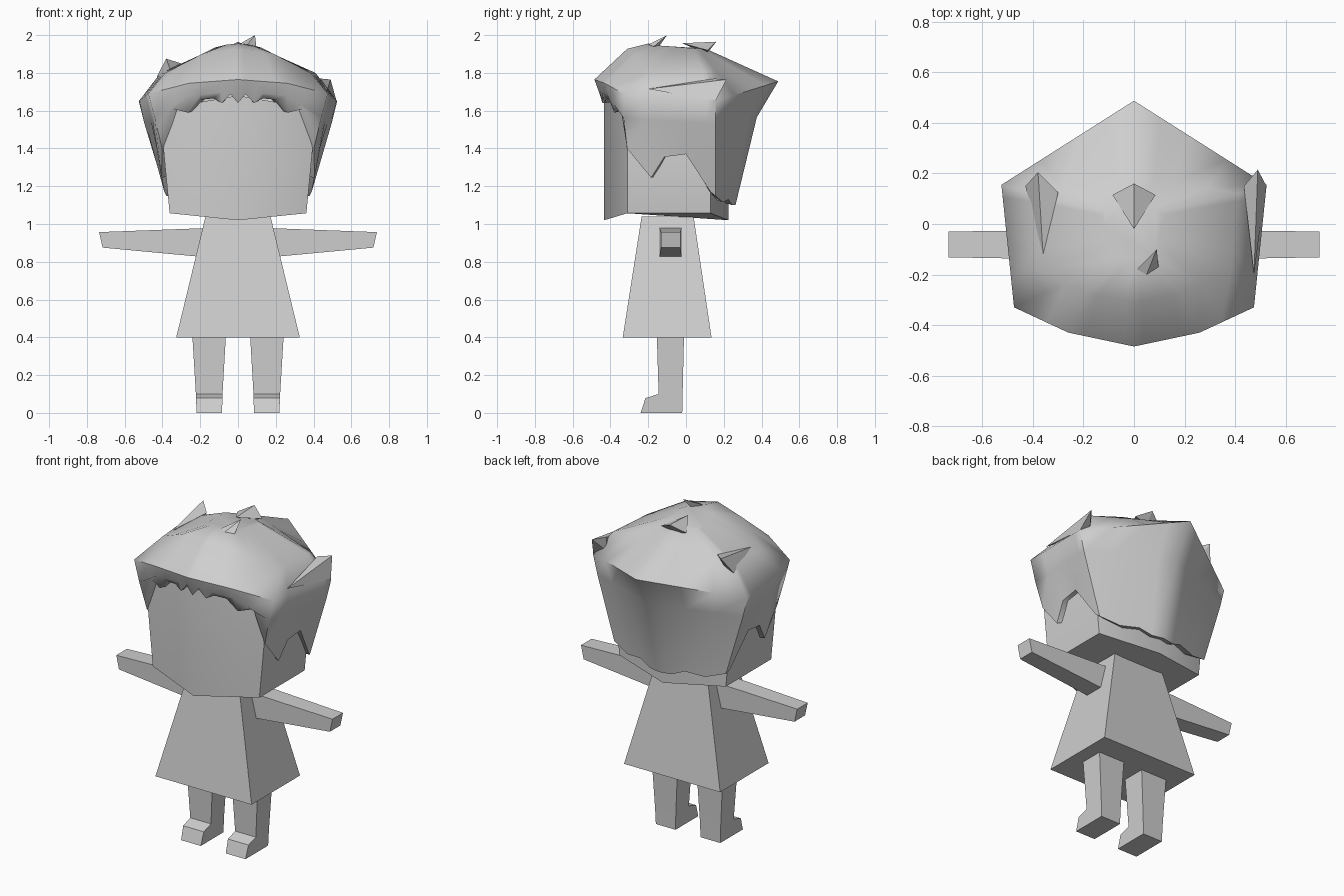
import bpy
import math

cube = bpy.data.objects.get("Cube")
if cube:
    bpy.data.objects.remove(cube, do_unlink=True)

grey = bpy.data.materials.new("plain grey")
grey.use_nodes = True
GREY = (0.62, 0.62, 0.62, 1)
grey.diffuse_color = GREY
bsdf = next(n for n in grey.node_tree.nodes if n.type == 'BSDF_PRINCIPLED')
bsdf.inputs["Base Color"].default_value = GREY


def make(name, verts, faces, smooth=None):
    """Mesh object with outward normals, smooth below the given angle."""
    me = bpy.data.meshes.new(name)
    me.from_pydata(verts, [], faces)
    me.materials.append(grey)
    ob = bpy.data.objects.new(name, me)
    bpy.context.collection.objects.link(ob)
    bpy.ops.object.select_all(action='DESELECT')
    ob.select_set(True)
    bpy.context.view_layer.objects.active = ob
    bpy.ops.object.mode_set(mode='EDIT')
    bpy.ops.mesh.select_all(action='SELECT')
    bpy.ops.mesh.normals_make_consistent(inside=False)
    bpy.ops.object.mode_set(mode='OBJECT')
    if smooth:
        bpy.ops.object.shade_smooth_by_angle(angle=math.radians(smooth))
    return ob


def loft(name, rings, smooth=None, cap_start=True, cap_end=True):
    """Join equal closed rings of points with quads."""
    n = len(rings[0])
    verts = [p for r in rings for p in r]
    faces = [(i * n + j, i * n + (j + 1) % n, (i + 1) * n + (j + 1) % n, (i + 1) * n + j)
             for i in range(len(rings) - 1) for j in range(n)]
    if cap_start:
        faces.append(tuple(range(n)))
    if cap_end:
        faces.append(tuple(range(len(verts) - n, len(verts))))
    return make(name, verts, faces, smooth)


def rect(x, y0, y1, z):
    return [(-x, y0, z), (x, y0, z), (x, y1, z), (-x, y1, z)]


# Dress: tapered box
loft("dress", [rect(0.327, -0.335, 0.135, 0.40), rect(0.172, -0.235, 0.04, 1.04)])

# Head: six-sided, pointed slightly at the front and back
def head_ring(x, z_side, z_mid):
    return [(0, -0.434, z_mid), (x, -0.31, z_side), (x, 0.13, z_side),
            (0, 0.225, z_mid), (-x, 0.13, z_side), (-x, -0.31, z_side)]

loft("head", [head_ring(0.362, 1.057, 1.02), head_ring(0.395, 1.40, 1.40),
              head_ring(0.345, 1.62, 1.68)], smooth=45)

# Arms and legs, mirrored
for side, s in (("left", 1), ("right", -1)):
    def arm_end(xt, xb, y0, y1, zt, zb):
        return [(s * xt, y0, zt), (s * xt, y1, zt), (s * xb, y1, zb), (s * xb, y0, zb)]
    loft(side + "_arm", [arm_end(0.15, 0.15, -0.142, -0.022, 0.979, 0.822),
                         arm_end(0.735, 0.717, -0.132, -0.03, 0.957, 0.875)])

    # Side profile of leg and foot: inner x, outer x, y, z
    profile = [(0.063, 0.243, -0.155, 0.43), (0.082, 0.223, -0.145, 0.10),
               (0.082, 0.222, -0.215, 0.078), (0.085, 0.219, -0.24, 0.0),
               (0.085, 0.219, -0.02, 0.0), (0.082, 0.223, -0.018, 0.10),
               (0.063, 0.243, -0.01, 0.43)]
    loft(side + "_leg", [[(s * p[0], p[2], p[3]) for p in profile],
                         [(s * p[1], p[2], p[3]) for p in profile]])

# Hair: coarse guide rows from front centre round one side to back centre
shoulder = [(0, -0.31, 1.928), (0.19, -0.27, 1.90), (0.385, -0.18, 1.80),
            (0.41, 0.12, 1.80), (0, 0.20, 1.885)]
crown = [(0, -0.20, 1.955), (0.06, -0.16, 1.95), (0.12, -0.1, 1.935),
         (0.12, 0.05, 1.93), (0, 0.10, 1.93)]
widest = [(0, -0.485, 1.765), (0.26, -0.43, 1.745), (0.475, -0.33, 1.69),
          (0.525, 0.155, 1.65), (0, 0.488, 1.755)]
lower = [(0, -0.463, 1.705), (0.26, -0.415, 1.68), (0.44, -0.33, 1.56),
         (0.495, 0.155, 1.53), (0, 0.375, 1.565)]
# Jagged rim: guide position, then x, y, z
rim = [(0, 0, -0.442, 1.64), (0.15, 0.04, -0.44, 1.688), (0.33, 0.085, -0.432, 1.64),
       (0.5, 0.13, -0.42, 1.665), (0.75, 0.20, -0.40, 1.658), (1, 0.265, -0.38, 1.59),
       (1.4, 0.345, -0.345, 1.61), (2, 0.402, -0.312, 1.40), (2.25, 0.405, -0.185, 1.245),
       (2.4, 0.42, -0.115, 1.355), (2.65, 0.425, 0.0, 1.37), (2.9, 0.39, 0.13, 1.17),
       (3, 0.38, 0.155, 1.15), (3.3, 0.265, 0.195, 1.115), (3.6, 0.15, 0.225, 1.13),
       (3.8, 0.075, 0.245, 1.10), (4, 0, 0.262, 1.10)]


def sample(row, u):
    i = min(int(u), 3)
    return tuple(a + (b - a) * (u - i) for a, b in zip(row[i], row[i + 1]))


def full(half):
    return half + [(-x, y, z) for x, y, z in half[-2:0:-1]]


edge = [r[1:] for r in rim]
tucked = [(x * 0.86, y * 0.86, z + 0.01) for x, y, z in edge]
rings = [full(tucked), full(edge)]
for row in (lower, widest, shoulder, crown):
    rings.append(full([sample(row, r[0]) for r in rim]))
loft("hair", rings, smooth=60, cap_start=False)


# Loose locks: thin pointed tufts, tip, two base corners, ridge start, underside
def tuft(name, tip, a, b, ridge, under):
    make(name, [tip, a, b, ridge, under],
         [(0, 1, 3), (0, 3, 2), (0, 4, 1), (0, 2, 4), (1, 4, 3), (2, 3, 4)])

tuft("front_tuft", (0.09, -0.10, 2.0), (0.012, -0.18, 1.955), (0.097, -0.17, 1.94),
     (0.05, -0.20, 1.95), (0.06, -0.15, 1.93))
tuft("crown_tuft", (0, 0.16, 1.965), (-0.085, 0.115, 1.92), (0.085, 0.115, 1.92),
     (0, -0.02, 1.957), (0, 0.11, 1.90))
tuft("right_tuft", (-0.38, 0.205, 1.875), (-0.43, 0.15, 1.78), (-0.30, 0.125, 1.85),
     (-0.36, -0.12, 1.82), (-0.35, 0.12, 1.78))
tuft("left_tuft", (0.49, 0.215, 1.765), (0.435, 0.15, 1.77), (0.522, 0.155, 1.65),
     (0.475, -0.20, 1.715), (0.44, 0.14, 1.68))
